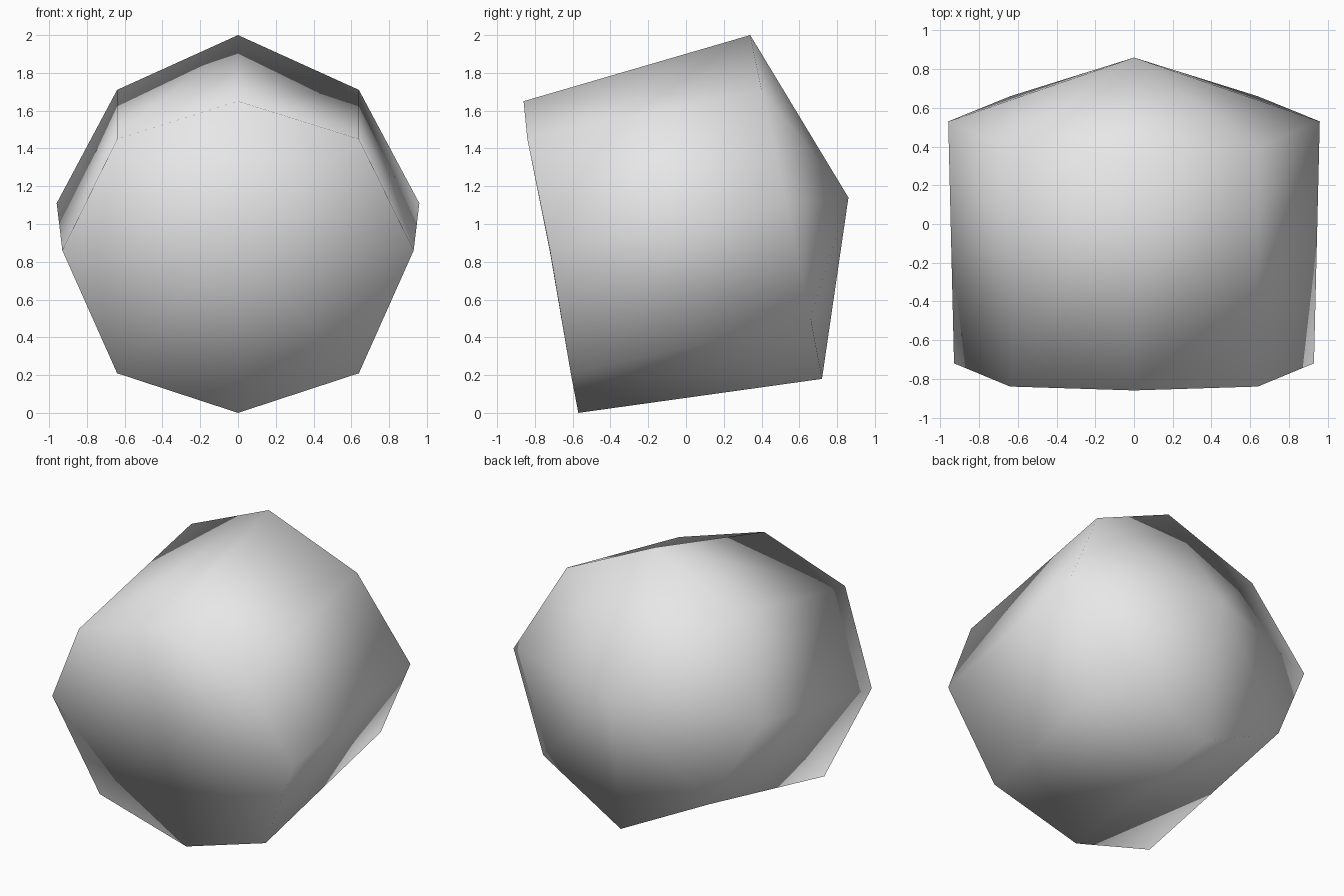
import bpy, bmesh

if "Cube" in bpy.data.objects:
    bpy.data.objects.remove(bpy.data.objects["Cube"])

stone = bpy.data.materials.new("stone_grey")
stone.diffuse_color = (0.8, 0.8, 0.8, 1)
stone.use_nodes = True
stone.node_tree.nodes["Principled BSDF"].inputs["Base Color"].default_value = stone.diffuse_color

# Half of each eight-sided ring, from top to bottom
FRONT = [(0, -0.86, 1.65), (0.64, -0.84, 1.45), (0.93, -0.72, 0.86),
         (0.64, -0.61, 0.21), (0, -0.57, 0)]
BACK = [(0, 0.34, 2.0), (0.64, 0.40, 1.71), (0.96, 0.53, 1.11),
        (0.64, 0.66, 0.50), (0, 0.72, 0.18)]

bm = bmesh.new()


def ring(half):
    """Complete a ring by mirroring its inner points across x = 0."""
    mirrored = [(-x, y, z) for x, y, z in half[-2:0:-1]]
    return [bm.verts.new(p) for p in half + mirrored]


def fan(loop, centre):
    """Close a ring with triangles around a centre point."""
    c = bm.verts.new(centre)
    for i, v in enumerate(loop):
        bm.faces.new((v, loop[(i + 1) % len(loop)], c))


# Faceted body between the rings
front, back = ring(FRONT), ring(BACK)
for i in range(8):
    j = (i + 1) % 8
    bm.faces.new((front[i], front[j], back[j], back[i]))

# Nearly flat front and pointed back
fan(front, (0, -0.72, 0.85))
fan(back, (0, 0.86, 1.14))
bmesh.ops.recalc_face_normals(bm, faces=bm.faces[:])

# Smooth shading across the whole boulder
for f in bm.faces:
    f.smooth = True
mesh = bpy.data.meshes.new("boulder")
bm.to_mesh(mesh)
bm.free()
mesh.materials.append(stone)
bpy.context.collection.objects.link(bpy.data.objects.new("boulder", mesh))
